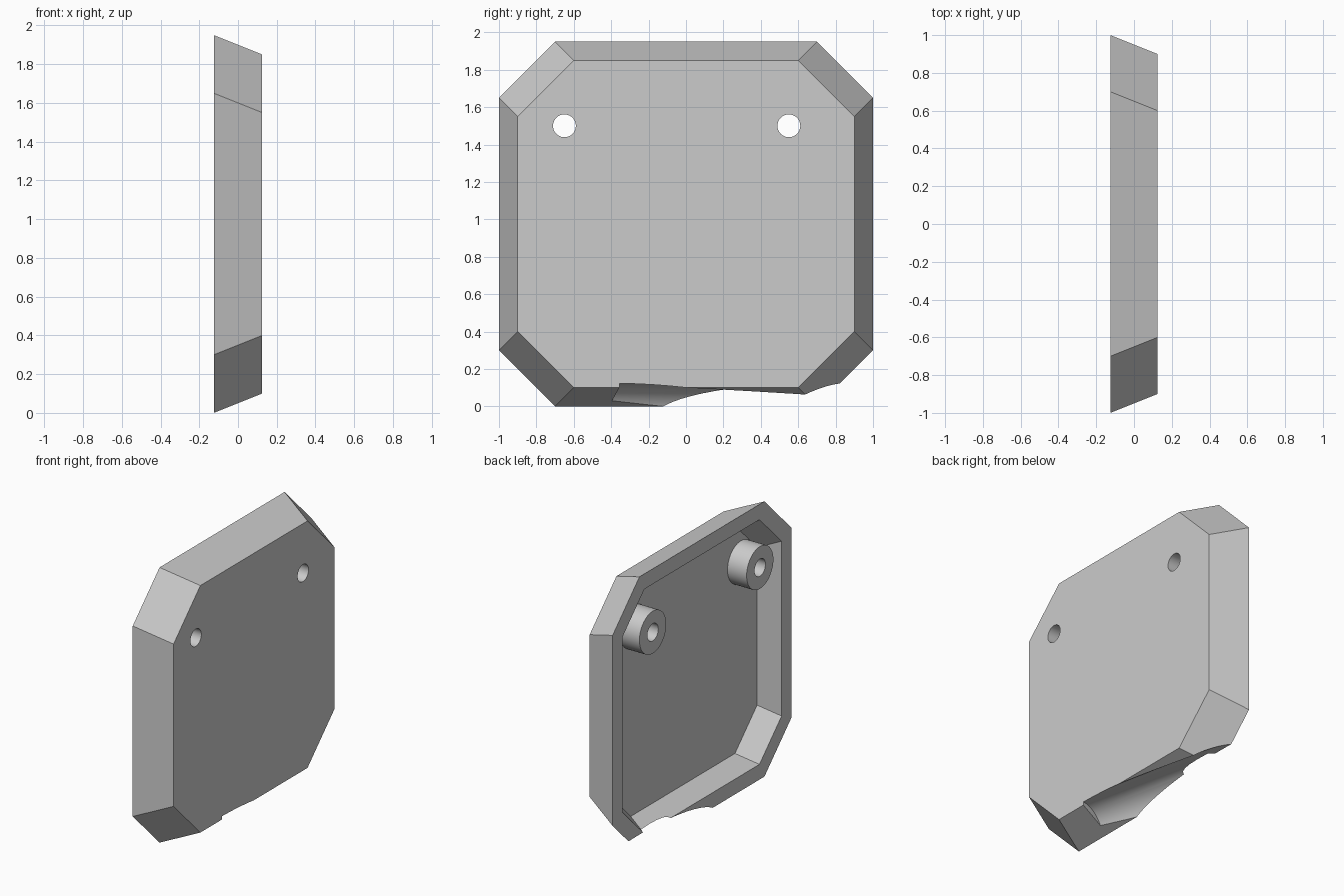
import bpy
import bmesh
from math import pi, radians, atan
from mathutils import Matrix

cube = bpy.data.objects.get("Cube")
if cube:
    bpy.data.objects.remove(cube, do_unlink=True)

HALF = 0.125      # half thickness of the cover
MID = 0.975       # height of its centre
FLOOR_X = 0.025   # depth of the recess

# One plain grey
grey = bpy.data.materials.new("plain_grey")
grey.use_nodes = True
colour = (0.6, 0.6, 0.6, 1)
grey.diffuse_color = colour
grey.node_tree.nodes["Principled BSDF"].inputs["Base Color"].default_value = colour


def make_object(name, bm):
    bmesh.ops.recalc_face_normals(bm, faces=bm.faces)
    mesh = bpy.data.meshes.new(name)
    bm.to_mesh(mesh)
    bm.free()
    mesh.materials.append(grey)
    obj = bpy.data.objects.new(name, mesh)
    bpy.context.collection.objects.link(obj)
    return obj


def octagon(bm, x, inset, chamfer):
    """Ring of a rectangle with chamfered corners, in the plane at x."""
    w, h = 1 - inset, MID - inset
    quarter = [(w, h - chamfer), (w - chamfer, h)]
    pts = quarter + [(-y, z) for y, z in reversed(quarter)]
    pts += [(-y, -z) for y, z in pts]
    return [bm.verts.new((x, y, z + MID)) for y, z in pts]


def bridge(bm, a, b):
    for i in range(len(a)):
        j = (i + 1) % len(a)
        bm.faces.new((a[i], a[j], b[j], b[i]))


def cylinder(name, radius, x0, x1, y, z, sides=48):
    """Cylinder lying along x."""
    bm = bmesh.new()
    place = Matrix.Translation(((x0 + x1) / 2, y, z)) @ Matrix.Rotation(pi / 2, 4, "Y")
    bmesh.ops.create_cone(bm, cap_ends=True, segments=sides, radius1=radius,
                          radius2=radius, depth=x1 - x0, matrix=place)
    return make_object(name, bm)


def combine(target, tool, operation):
    tool.hide_render = True
    mod = target.modifiers.new(operation.lower(), "BOOLEAN")
    mod.operation, mod.solver, mod.object = operation, "EXACT", tool
    bpy.context.view_layer.objects.active = target
    bpy.ops.object.modifier_apply(modifier=mod.name)
    bpy.data.objects.remove(tool, do_unlink=True)


# Tapered cover with an evenly thick wall around the recess
bm = bmesh.new()
front = octagon(bm, HALF, 0.1, 0.3)
back = octagon(bm, -HALF, 0, 0.3)
rim = octagon(bm, -HALF, 0.108, 0.248)
recess = octagon(bm, FLOOR_X, 0.168, 0.248)
for a, b in ((front, back), (back, rim), (rim, recess)):
    bridge(bm, a, b)
bm.faces.new(front)
bm.faces.new(recess)
cover = make_object("cover_plate", bm)

# Two screw bosses, flush with the rim, drilled right through
for y in (-0.65, 0.55):
    combine(cover, cylinder("boss", 0.15, -HALF, FLOOR_X + 0.04, y, 1.5), "UNION")
    combine(cover, cylinder("drill", 0.061, -0.3, 0.3, y, 1.5), "DIFFERENCE")

# Slanted round channel across the bottom edge
channel = cylinder("channel_cutter", 0.19, 0, 1.6, 0, 0, 64)
channel.matrix_world = (Matrix.Translation((0.11, -0.36, -0.066))
                        @ Matrix.Rotation(pi / 2 + atan(0.22), 4, "Z"))
bpy.context.view_layer.update()
combine(cover, channel, "DIFFERENCE")

# Smooth the round walls, keep the flat faces crisp
bpy.ops.object.select_all(action="DESELECT")
cover.select_set(True)
bpy.context.view_layer.objects.active = cover
bpy.ops.object.shade_smooth_by_angle(angle=radians(20))
